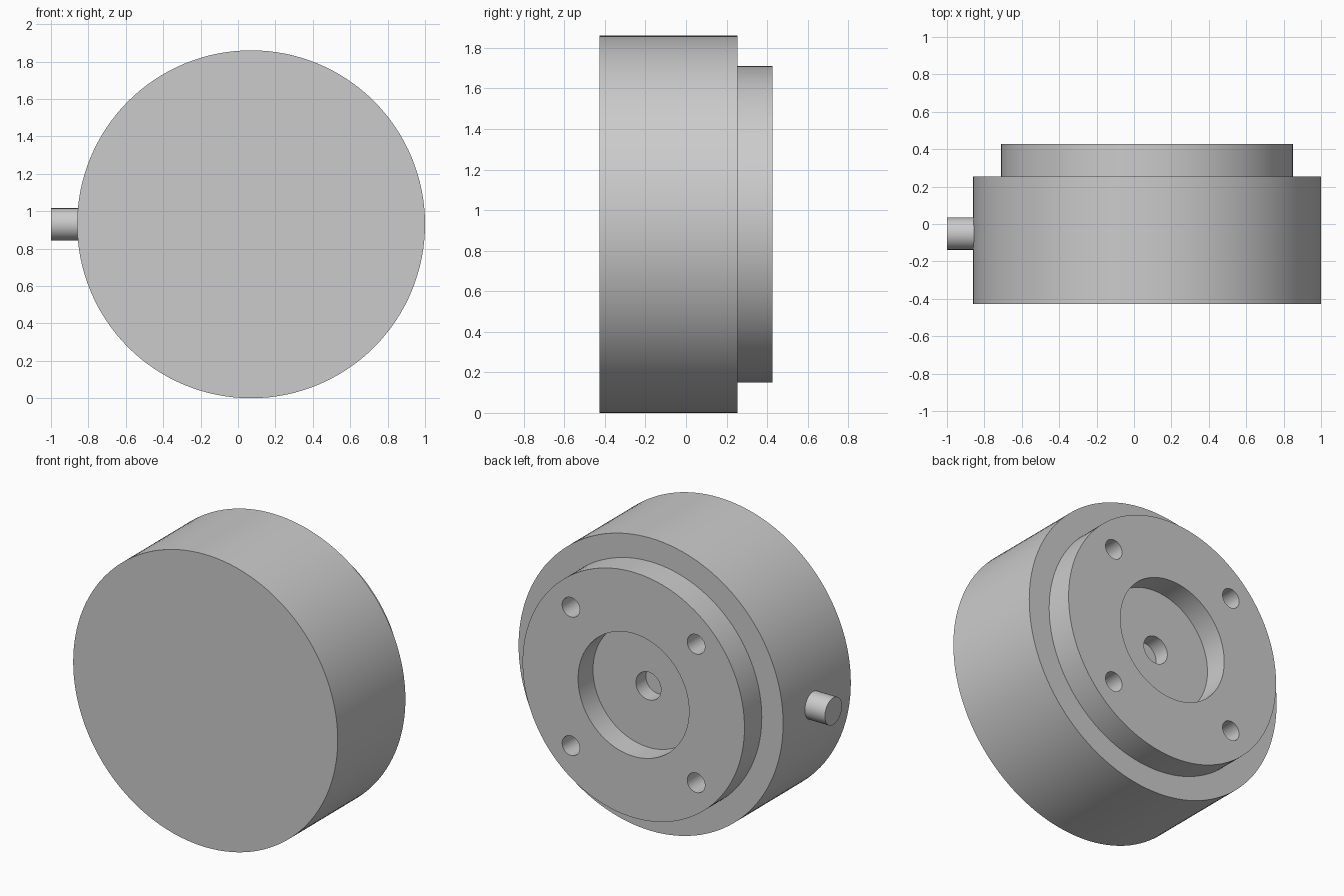
import bpy, bmesh, math
from mathutils import Vector, Matrix

if "Cube" in bpy.data.objects:
    bpy.data.objects.remove(bpy.data.objects["Cube"], do_unlink=True)

GREY = (0.6, 0.6, 0.6, 1)
CENTRE = Vector((0.07, 0, 0.93))
FRONT, STEP, BACK = -0.427, 0.253, 0.427

metal = bpy.data.materials.new("light_grey_metal")
metal.use_nodes = True
metal.diffuse_color = GREY
metal.node_tree.nodes["Principled BSDF"].inputs["Base Color"].default_value = GREY


def make_object(name, bm):
    bmesh.ops.recalc_face_normals(bm, faces=bm.faces)
    mesh = bpy.data.meshes.new(name)
    bm.to_mesh(mesh)
    bm.free()
    mesh.materials.append(metal)
    obj = bpy.data.objects.new(name, mesh)
    bpy.context.collection.objects.link(obj)
    return obj


def lathe(name, profile, steps):
    """Revolve (radius, y) points around the housing's front-to-back axis."""
    bm = bmesh.new()
    verts = [bm.verts.new((r, y, 0)) for r, y in profile]
    edges = [bm.edges.new(pair) for pair in zip(verts, verts[1:])]
    bmesh.ops.spin(bm, geom=verts + edges, cent=(0, 0, 0), axis=(0, 1, 0),
                   angle=math.tau, steps=steps)
    bmesh.ops.remove_doubles(bm, verts=bm.verts, dist=0.0001)
    obj = make_object(name, bm)
    obj.location = CENTRE
    return obj


def rod(bm, radius, depth, centre, axis, sides=48):
    turn = Matrix.Rotation(math.pi / 2, 4, axis)
    bmesh.ops.create_cone(bm, cap_ends=True, segments=sides, radius1=radius,
                          radius2=radius, depth=depth,
                          matrix=Matrix.Translation(centre) @ turn)


def shade(obj):
    bpy.ops.object.select_all(action='DESELECT')
    obj.select_set(True)
    bpy.context.view_layer.objects.active = obj
    bpy.ops.object.shade_smooth_by_angle(angle=math.radians(30))


# Round housing with stepped rear flange, recess and blind centre hole
recess_floor = BACK - 0.15
hole_floor = recess_floor - 0.1
housing = lathe("housing", [
    (0, FRONT), (0.93, FRONT), (0.93, STEP), (0.78, STEP), (0.78, BACK),
    (0.39, BACK), (0.39, recess_floor), (0.088, recess_floor),
    (0.088, hole_floor), (0, hole_floor)], 128)

# Four blind mounting holes in the flange
bm = bmesh.new()
for sx in (-1, 1):
    for sz in (-1, 1):
        rod(bm, 0.062, 0.6, CENTRE + Vector((0.44 * sx, BACK, 0.44 * sz)), 'X')
cutter = make_object("mounting_hole_cutter", bm)
cutter.hide_render = True
cut = housing.modifiers.new("mounting_holes", 'BOOLEAN')
cut.operation = 'DIFFERENCE'
cut.solver = 'EXACT'
cut.object = cutter
bpy.context.view_layer.objects.active = housing
bpy.ops.object.modifier_apply(modifier=cut.name)
bpy.data.objects.remove(cutter, do_unlink=True)
shade(housing)

# Short side stub, seated into the housing wall
bm = bmesh.new()
rod(bm, 0.086, 0.2, Vector((-0.9, -0.052, CENTRE.z)), 'Y')
shade(make_object("side_stub", bm))
